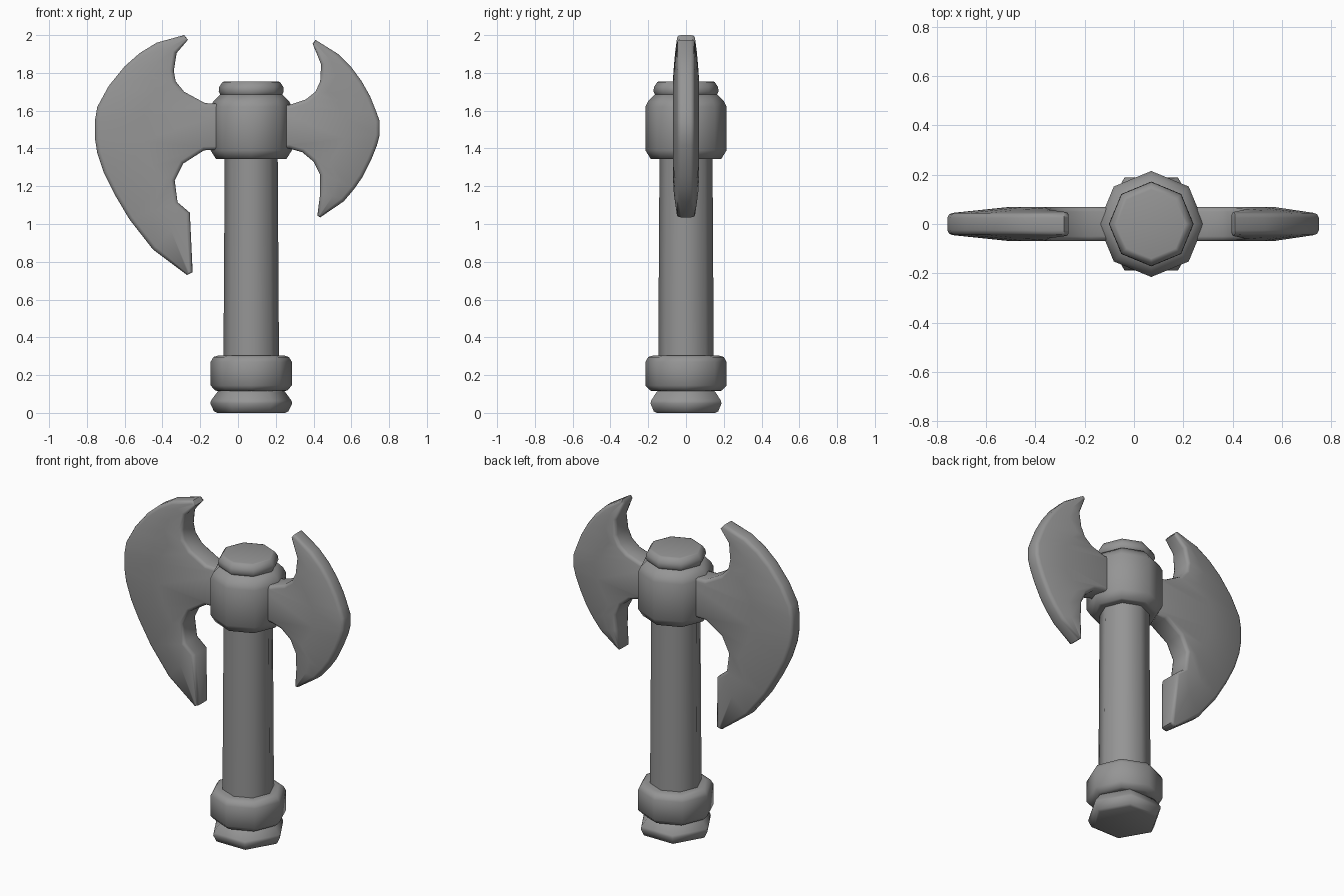
import bpy, bmesh, math
from mathutils import Vector

if "Cube" in bpy.data.objects:
    bpy.data.objects.remove(bpy.data.objects["Cube"], do_unlink=True)

AXIS_X = 0.07      # centre line of the handle
ROUNDING = 0.02    # rounded rim of the blades

grey = bpy.data.materials.new("plain_grey")
grey.use_nodes = True
grey.diffuse_color = (0.3, 0.3, 0.3, 1)
grey.node_tree.nodes["Principled BSDF"].inputs["Base Color"].default_value = (0.3, 0.3, 0.3, 1)


def finish(name, bm):
    bmesh.ops.recalc_face_normals(bm, faces=bm.faces)
    mesh = bpy.data.meshes.new(name)
    bm.to_mesh(mesh)
    bm.free()
    mesh.materials.append(grey)
    obj = bpy.data.objects.new(name, mesh)
    bpy.context.collection.objects.link(obj)
    bpy.ops.object.select_all(action="DESELECT")
    obj.select_set(True)
    bpy.context.view_layer.objects.active = obj
    bpy.ops.object.shade_smooth_by_angle(angle=math.radians(65))


def bridge(bm, a, b):
    for i in range(len(a)):
        j = (i + 1) % len(a)
        bm.faces.new((a[i], a[j], b[j], b[i]))


def turned(name, profile, sides=8):
    """Faceted solid turned around the handle axis from (radius, height) pairs."""
    bm = bmesh.new()
    rings = []
    for r, z in profile:
        angles = [math.tau * k / sides for k in range(sides)]
        rings.append([bm.verts.new((AXIS_X + r * math.cos(a), r * math.sin(a), z)) for a in angles])
    for a, b in zip(rings, rings[1:]):
        bridge(bm, a, b)
    bm.faces.new(rings[0])
    bm.faces.new(rings[-1])
    finish(name, bm)


def blade(name, inner, outer, taper):
    """Blade between an inner contour and a cutting edge, thinning towards the edge."""
    bm = bmesh.new()
    n = len(inner)
    inner, outer = [Vector(p) for p in inner], [Vector(p) for p in outer]
    loop = inner + outer[::-1]
    centre = sum(loop, Vector((0, 0))) / len(loop)
    area = sum(p.cross(q) for p, q in zip(loop, loop[1:] + loop[:1]))
    turn = 1 if area > 0 else -1

    def thickness(i):
        reach = (inner[i] - outer[i]).length if i < n else 0
        return 0.045 + 0.025 * min(1, reach / taper)

    def inset(i, amount):
        before, after = loop[i - 1], loop[(i + 1) % len(loop)]
        along = (after - before).normalized()
        if i in (0, n - 1, n, 2 * n - 1):      # narrow tips
            amount *= 0.4
        return loop[i] + Vector((-along.y, along.x)) * turn * amount

    def ring(side, inward, drop):
        verts = []
        for i in range(len(loop)):
            p = inset(i, inward * ROUNDING)
            verts.append(bm.verts.new((p.x, side * (thickness(i) - drop * ROUNDING), p.y)))
        return verts

    steps = [(1, 0), (0.3, 0.3), (0, 1)]
    rings = [ring(1, *s) for s in steps] + [ring(-1, *s) for s in reversed(steps)]
    for a, b in zip(rings, rings[1:]):
        bridge(bm, a, b)

    # Broad faces: full thickness up to the middle row, then thinning
    for side, rim in ((1, rings[0]), (-1, rings[-1])):
        root, edge, middle = rim[:n], rim[n:][::-1], []
        for a, b in zip(root, edge):
            span = (a.co - b.co).length
            f = taper / span if span > taper * 1.2 else 0.5
            co = b.co.lerp(a.co, f)
            co.y = side * (0.045 + 0.025 * min(1, f * span / taper))
            middle.append(bm.verts.new(co))
        for a, b in ((root, middle), (middle, edge)):
            for i in range(n - 1):
                bm.faces.new((a[i], a[i + 1], b[i + 1], b[i]))
        bm.faces.new((root[0], middle[0], edge[0]))
        bm.faces.new((root[-1], middle[-1], edge[-1]))
    finish(name, bm)


# Handle, from the foot upwards
turned("pommel", [(0.18, 0), (0.197, 0.008), (0.217, 0.05), (0.213, 0.065), (0.18, 0.11), (0.17, 0.12)], 6)
turned("lower_collar", [(0.17, 0.115), (0.19, 0.118), (0.215, 0.145), (0.215, 0.27), (0.2, 0.296), (0.17, 0.305)])
turned("shaft", [(0.147, 0.28), (0.14, 1.4)])
turned("head_collar", [(0.165, 1.343), (0.187, 1.345), (0.215, 1.39), (0.215, 1.62), (0.2, 1.65), (0.165, 1.685)])
turned("top_cap", [(0.155, 1.67), (0.172, 1.7), (0.17, 1.725), (0.152, 1.752), (0.14, 1.755)])

# Large blade with a notched beard
blade("large_blade",
      [(-.265, 1.975), (-.325, 1.905), (-.34, 1.81), (-.33, 1.755), (-.285, 1.7), (-.175, 1.64), (0, 1.63),
       (0, 1.4), (-.18, 1.39), (-.29, 1.32), (-.335, 1.23), (-.32, 1.115), (-.255, 1.06), (-.24, .745)],
      [(-.285, 2), (-.43, 1.96), (-.52, 1.905), (-.6, 1.835), (-.685, 1.73), (-.745, 1.62), (-.757, 1.55),
       (-.757, 1.45), (-.745, 1.375), (-.71, 1.27), (-.655, 1.16), (-.575, 1.025), (-.45, .865), (-.27, .73)],
      taper=0.24)

# Small blade on the opposite side
blade("small_blade",
      [(.395, 1.955), (.44, 1.845), (.435, 1.755), (.41, 1.7), (.36, 1.66), (.27, 1.63), (.15, 1.63),
       (.15, 1.4), (.27, 1.4), (.34, 1.38), (.4, 1.33), (.435, 1.26), (.435, 1.16), (.42, 1.045)],
      [(.41, 1.975), (.53, 1.9), (.6, 1.83), (.655, 1.755), (.7, 1.675), (.73, 1.6), (.75, 1.545),
       (.75, 1.47), (.735, 1.415), (.705, 1.34), (.66, 1.25), (.615, 1.185), (.56, 1.12), (.435, 1.035)],
      taper=0.17)
